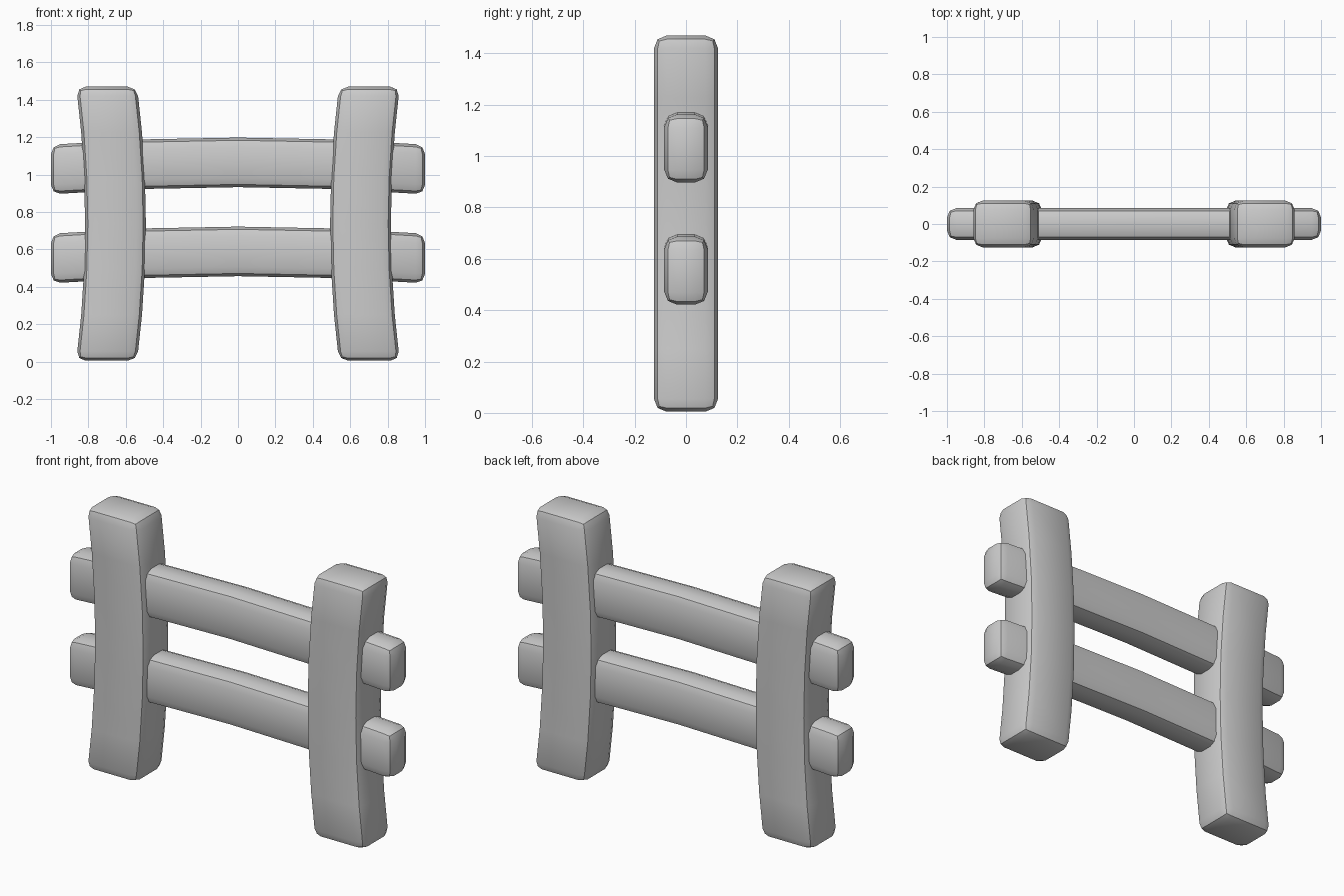
import bpy, bmesh, math
from mathutils import Vector

cube = bpy.data.objects.get("Cube")
if cube:
    bpy.data.objects.remove(cube, do_unlink=True)

# Single plain grey for the whole fence
grey = bpy.data.materials.new("plain_grey")
grey.use_nodes = True
COLOUR = (0.6, 0.6, 0.6, 1)
grey.diffuse_color = COLOUR
grey.node_tree.nodes["Principled BSDF"].inputs["Base Color"].default_value = COLOUR


def bowed_beam(name, centre, size, axis, bow_axis, bow, pieces):
    """Box along axis, its middle pushed by bow along bow_axis, with soft bevelled edges."""
    bm = bmesh.new()
    bmesh.ops.create_cube(bm, size=1)
    for v in bm.verts:
        v.co = Vector([c * s for c, s in zip(v.co, size)])
    # Cut across the length, then bend into a shallow arc
    normal = Vector([float(i == axis) for i in range(3)])
    for i in range(1, pieces):
        bmesh.ops.bisect_plane(bm, geom=bm.verts[:] + bm.edges[:] + bm.faces[:],
                               plane_co=normal * size[axis] * (i / pieces - 0.5),
                               plane_no=normal)
    for v in bm.verts:
        t = 2 * v.co[axis] / size[axis]
        v.co[bow_axis] += bow * (1 - t * t)
    bmesh.ops.recalc_face_normals(bm, faces=bm.faces[:])
    mesh = bpy.data.meshes.new(name)
    bm.to_mesh(mesh)
    bm.free()
    mesh.materials.append(grey)
    obj = bpy.data.objects.new(name, mesh)
    obj.location = centre
    bpy.context.collection.objects.link(obj)

    bevel = obj.modifiers.new("soft_edges", 'BEVEL')
    bevel.width = 0.05
    bevel.segments = 2
    bevel.limit_method = 'ANGLE'
    bevel.angle_limit = math.radians(40)

    bpy.ops.object.select_all(action='DESELECT')
    obj.select_set(True)
    bpy.context.view_layer.objects.active = obj
    bpy.ops.object.modifier_apply(modifier=bevel.name)
    bpy.ops.object.shade_smooth_by_angle(angle=math.radians(30))
    return obj


# Posts bow towards the middle of the fence
for side, label in ((-1, "right"), (1, "left")):
    bowed_beam(label + "_post", (side * 0.702, 0, 0.737), (0.325, 0.25, 1.465),
               2, 0, -side * 0.047, 6)

# Rails arch upwards and run through both posts
for label, z in (("lower", 0.551), ("upper", 1.027)):
    bowed_beam(label + "_rail", (0, 0, z), (2.0, 0.17, 0.265), 0, 2, 0.038, 4)
